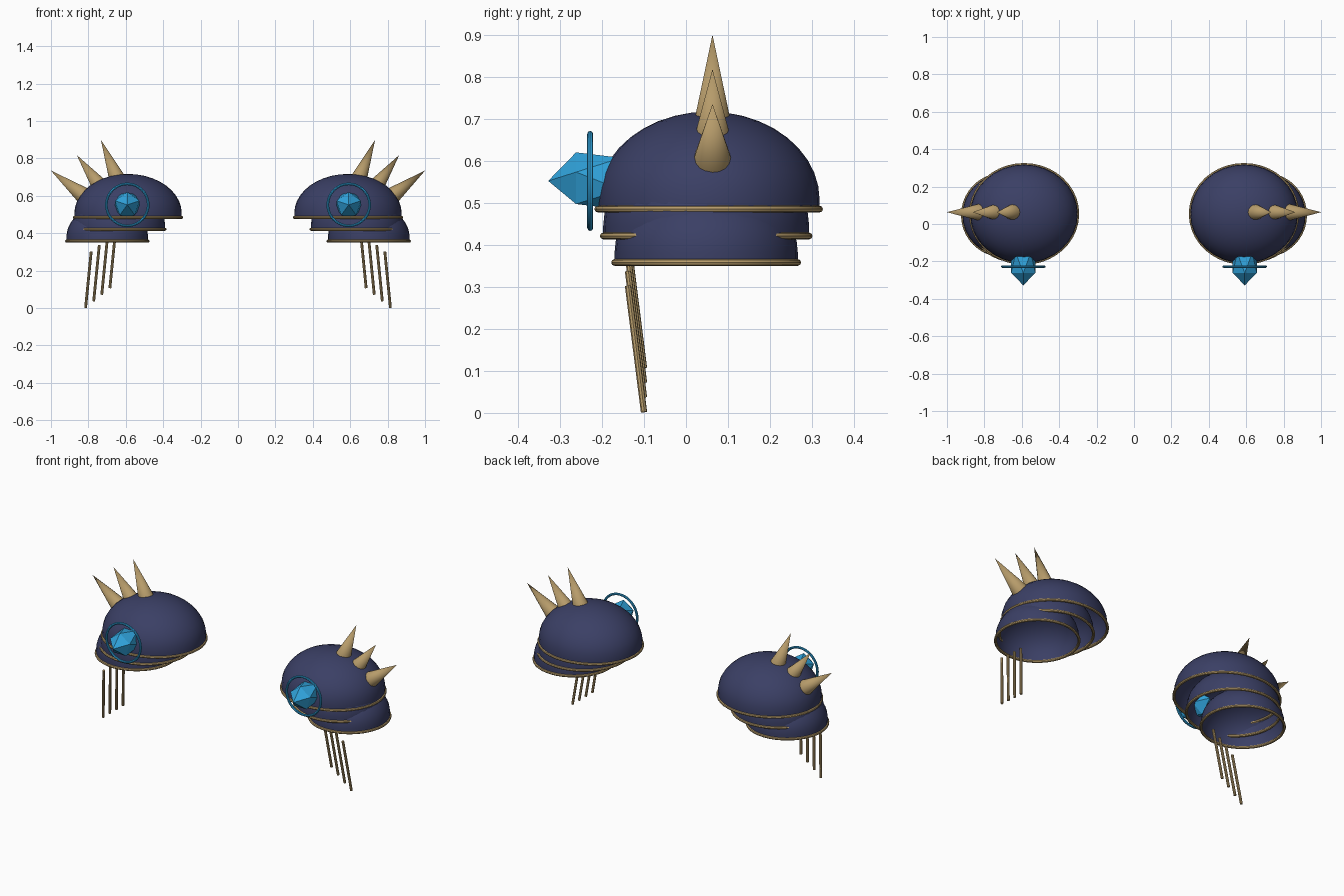
import bpy, bmesh, math
from mathutils import Vector, Matrix

if "Cube" in bpy.data.objects:
    bpy.data.objects.remove(bpy.data.objects["Cube"])


def material(name, rgb):
    m = bpy.data.materials.new(name)
    m.diffuse_color = (*rgb, 1)
    m.use_nodes = True
    m.node_tree.nodes["Principled BSDF"].inputs["Base Color"].default_value = m.diffuse_color
    return m


NAVY = material("navy plate", (0.043, 0.05, 0.13))
GOLD = material("dull gold", (0.47, 0.33, 0.145))
BLUE = material("bright blue", (0.03, 0.37, 0.72))


def finish(bm, name, mat, smooth=True):
    bmesh.ops.recalc_face_normals(bm, faces=bm.faces)
    for f in bm.faces:
        f.smooth = smooth
    me = bpy.data.meshes.new(name)
    bm.to_mesh(me)
    bm.free()
    me.materials.append(mat)
    ob = bpy.data.objects.new(name, me)
    bpy.context.collection.objects.link(ob)
    if smooth:
        bpy.ops.object.select_all(action='DESELECT')
        ob.select_set(True)
        bpy.context.view_layer.objects.active = ob
        bpy.ops.object.shade_smooth_by_angle(angle=math.radians(40))
    return ob


def dome(name, cx, cy, rx, ry, z_edge, z_eq, rz, segs=32, rings=10):
    """Open half ellipsoid with a short straight skirt."""
    bm = bmesh.new()
    levels = [(1, z_edge)]
    for i in range(rings):
        a = math.pi / 2 * i / rings
        levels.append((math.cos(a), z_eq + rz * math.sin(a)))
    loops = []
    for r, z in levels:
        loops.append([bm.verts.new((cx + rx * r * math.cos(t), cy + ry * r * math.sin(t), z))
                      for t in (2 * math.pi * k / segs for k in range(segs))])
    top = bm.verts.new((cx, cy, z_eq + rz))
    for k in range(segs):
        n = (k + 1) % segs
        for a, b in zip(loops, loops[1:]):
            bm.faces.new((a[k], a[n], b[n], b[k]))
        bm.faces.new((loops[-1][k], loops[-1][n], top))
    return finish(bm, name, NAVY)


def hoop(name, center, u, v, thick, mat, segs=40, sides=8):
    """Elliptical tube lying in the plane of u and v."""
    bm = bmesh.new()
    c, u, v = Vector(center), Vector(u), Vector(v)
    n = u.cross(v).normalized()
    loops = []
    for k in range(segs):
        t = 2 * math.pi * k / segs
        d = u * math.cos(t) + v * math.sin(t)
        loops.append([bm.verts.new(c + d + thick * (d.normalized() * math.cos(p) + n * math.sin(p)))
                      for p in (2 * math.pi * j / sides for j in range(sides))])
    for k in range(segs):
        a, b = loops[k], loops[(k + 1) % segs]
        for j in range(sides):
            m = (j + 1) % sides
            bm.faces.new((a[j], b[j], b[m], a[m]))
    return finish(bm, name, mat)


def rod(name, p, q, r1, r2, sides):
    """Cone or cylinder from p to q."""
    p, q = Vector(p), Vector(q)
    d = q - p
    bm = bmesh.new()
    mat = Matrix.Translation((p + q) / 2) @ d.to_track_quat('Z', 'Y').to_matrix().to_4x4()
    bmesh.ops.create_cone(bm, cap_ends=True, segments=sides, radius1=r1, radius2=r2,
                          depth=d.length, matrix=mat)
    return finish(bm, name, GOLD)


def gem(name, cx, cy, cz, r, ry):
    """Stretched twenty-sided stone with one point facing forward."""
    bm = bmesh.new()
    bm.verts.new((cx, cy - ry, cz))
    bm.verts.new((cx, cy + ry, cz))
    for side in (-1, 1):
        for k in range(5):
            t = 2 * math.pi * k / 5
            bm.verts.new((cx + 0.894 * r * math.sin(t), cy + side * 0.447 * ry,
                          cz - side * 0.894 * r * math.cos(t)))
    bmesh.ops.convex_hull(bm, input=bm.verts)
    return finish(bm, name, BLUE, smooth=False)


# Layers: name, centre x, centre y, radius x, radius y, edge z, equator z, height
LAYERS = [("upper", 0.588, 0.054, 0.287, 0.264, 0.485, 0.507, 0.21),
          ("middle", 0.637, 0.048, 0.247, 0.245, 0.421, 0.445, 0.19),
          ("lower", 0.699, 0.048, 0.218, 0.218, 0.358, 0.382, 0.17)]
# Spikes: base x, base z, tip x, tip z
SPIKES = [(0.642, 0.682, 0.733, 0.90), (0.733, 0.645, 0.862, 0.818), (0.824, 0.60, 1.0, 0.735)]

for s, side in ((-1, "left"), (1, "right")):
    # Overlapping plates with gold rims
    for part, cx, cy, rx, ry, ze, zq, rz in LAYERS:
        dome(f"{side}_{part}_plate", s * cx, cy, rx, ry, ze, zq, rz)
        hoop(f"{side}_{part}_rim", (s * cx, cy, ze), (rx, 0, 0), (0, ry, 0), 0.008, GOLD)
    # Spikes fanning outward
    for i, (bx, bz, tx, tz) in enumerate(SPIKES):
        rod(f"{side}_spike_{i + 1}", (s * bx, 0.063, bz), (s * tx, 0.063, tz), 0.046, 0, 16)
    # Front gem and its ring
    gem(f"{side}_gem", s * 0.592, -0.208, 0.552, 0.076, 0.12)
    hoop(f"{side}_gem_ring", (s * 0.592, -0.228, 0.552), (0.112, 0, 0), (0, 0, 0.112), 0.007, BLUE)
    # Hanging tassel rods
    for i in range(4):
        x, z = 0.815 - 0.0433 * i, 0.002 + 0.035 * i
        rod(f"{side}_tassel_{i + 1}", (s * x, -0.10, z), (s * (x - 0.03), -0.138, z + 0.3),
            0.0075, 0.0075, 8)
